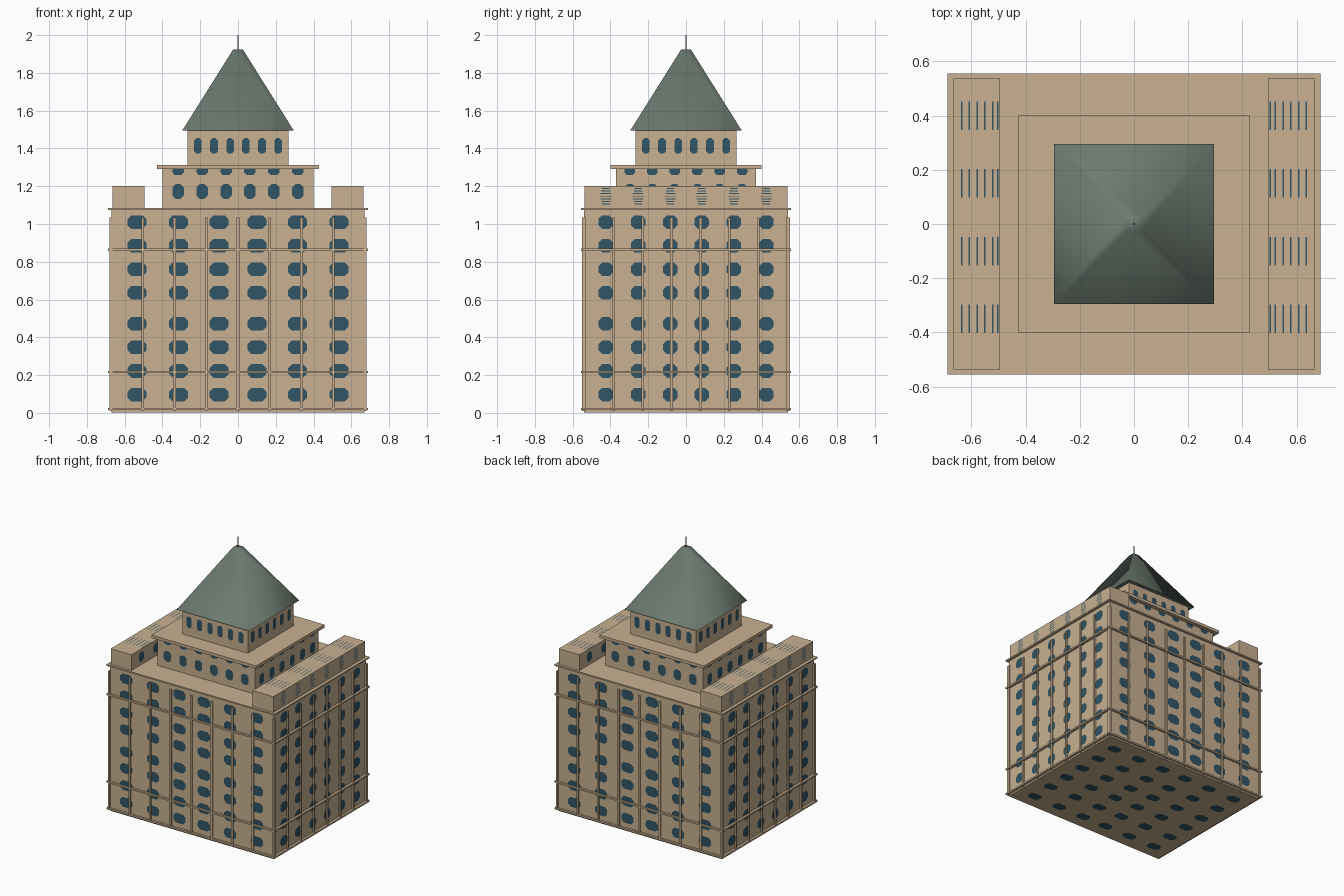
import bpy, bmesh, math
from mathutils import Matrix, Vector

cube = bpy.data.objects.get("Cube")
if cube:
    bpy.data.objects.remove(cube)


def material(name, r, g, b):
    m = bpy.data.materials.new(name)
    m.use_nodes = True
    m.diffuse_color = (r, g, b, 1)
    m.node_tree.nodes["Principled BSDF"].inputs["Base Color"].default_value = (r, g, b, 1)
    return m


stone = material("sandstone", 0.58, 0.44, 0.285)
glass = material("dark blue glass", 0.03, 0.09, 0.13)
copper = material("aged green roof", 0.15, 0.195, 0.16)
metal = material("grey metal", 0.2, 0.2, 0.2)


def finish(name, bm, mat):
    me = bpy.data.meshes.new(name)
    bm.to_mesh(me)
    bm.free()
    me.materials.append(mat)
    ob = bpy.data.objects.new(name, me)
    bpy.context.collection.objects.link(ob)
    return ob


def add_box(bm, x0, x1, y0, y1, z0, z1):
    verts = bmesh.ops.create_cube(bm, size=1)["verts"]
    for v in verts:
        v.co = ((x0 + x1) / 2 + v.co.x * (x1 - x0),
                (y0 + y1) / 2 + v.co.y * (y1 - y0),
                (z0 + z1) / 2 + v.co.z * (z1 - z0))


def block(name, hx, hy, z0, z1, mat=stone):
    bm = bmesh.new()
    add_box(bm, -hx, hx, -hy, hy, z0, z1)
    return finish(name, bm, mat)


def add_plate(bm, centre, u, v, w, h, cut=0.28):
    """Flat pane with clipped corners, facing u x v."""
    c, u, v = Vector(centre), Vector(u), Vector(v)
    k = cut * min(w, h)
    a, b = w / 2, h / 2
    if k:
        pts = [(a, b - k), (a - k, b), (k - a, b), (-a, b - k),
               (-a, k - b), (k - a, -b), (a - k, -b), (a, k - b)]
    else:
        pts = [(a, b), (-a, b), (-a, -b), (a, -b)]
    bm.faces.new([bm.verts.new(c + u * p + v * q) for p, q in pts])


def wall_windows(name, hx, hy, xs, ys, rows, wx, wy):
    """Windows on all four walls of a tier; rows are (height, pane height)."""
    bm = bmesh.new()
    up = (0, 0, 1)
    for z, h in rows:
        for s in (-1, 1):
            for x in xs:
                add_plate(bm, (x, s * (hy + 0.002), z), (-s, 0, 0), up, wx, h)
            for y in ys:
                add_plate(bm, (s * (hx + 0.002), y, z), (0, s, 0), up, wy, h)
    return finish(name, bm, glass)


def mirrored(*values):
    return [s * v for v in values for s in (-1, 1)]


# Main block with its horizontal ledges
HX, HY = 0.67, 0.54
block("main_block", HX, HY, 0.002, 1.075)
for name, z, t in (("base_ledge", 0.02, 0.006), ("lower_ledge", 0.217, 0.006),
                   ("upper_ledge", 0.863, 0.006), ("roof_slab", 1.079, 0.005)):
    block(name, 0.688, 0.555, z - t, z + t)

# Thin vertical pilasters on every wall
bm = bmesh.new()
for s in (-1, 1):
    for i in range(9):
        x = (i - 4) * 0.168
        add_box(bm, x - 0.007, x + 0.007, s * HY - 0.01, s * HY + 0.01, 0.01, 1.035)
    for i in range(8):
        y = (i - 3.5) * 0.153
        add_box(bm, s * HX - 0.01, s * HX + 0.01, y - 0.007, y + 0.007, 0.01, 1.035)
finish("pilasters", bm, stone)

# Main windows, eight storeys
front_xs = mirrored(0.1, 0.315, 0.535)
side_ys = mirrored(0.083, 0.253, 0.425)
storeys = [(z, 0.072) for z in (0.097, 0.222, 0.348, 0.472, 0.635, 0.76, 0.885, 1.01)]
wall_windows("main_windows", HX, HY, front_xs, side_ys, storeys, 0.1, 0.078)

# Panes on the underside
bm = bmesh.new()
for x in front_xs:
    for y in side_ys:
        add_plate(bm, (x, y, 0), (0, 1, 0), (1, 0, 0), 0.07, 0.1)
finish("underside_panes", bm, glass)

# Side wings on the roof, with slatted openings
for side, s in (("left", 1), ("right", -1)):
    bm = bmesh.new()
    xa, xb = sorted((s * 0.495, s * 0.665))
    add_box(bm, xa, xb, -0.537, 0.537, 1.08, 1.2)
    finish(side + "_roof_wing", bm, stone)
    bm = bmesh.new()
    for y in side_ys:
        for i in range(7):
            z = 1.105 + i * 0.014
            w = 0.06 - 0.007 * abs(i - 3)
            add_plate(bm, (s * 0.667, y, z), (0, s, 0), (0, 0, 1), w, 0.005, 0)
        add_plate(bm, (s * 0.493, y, 1.145), (0, -s, 0), (0, 0, 1), 0.06, 0.07)
    for i in range(4):
        for x in (0.502, 0.521, 0.551, 0.578, 0.608, 0.635):
            add_plate(bm, (s * x, 0.4 - 0.25 * i, 1.202), (1, 0, 0), (0, 1, 0), 0.005, 0.105, 0)
    finish(side + "_wing_slats", bm, glass)

# Middle tier
block("middle_tier", 0.4, 0.37, 1.08, 1.295)
block("middle_slab", 0.428, 0.4, 1.29, 1.312)
wall_windows("middle_windows", 0.4, 0.37, mirrored(0.063, 0.19, 0.317),
             mirrored(0.06, 0.178, 0.297), [(1.172, 0.078), (1.282, 0.046)], 0.06, 0.056)

# Upper tier
block("upper_tier", 0.267, 0.267, 1.31, 1.495)
cols = mirrored(0.042, 0.127, 0.212)
wall_windows("upper_windows", 0.267, 0.267, cols, cols, [(1.413, 0.082)], 0.04, 0.04)

# Pyramid roof with softened hips
bm = bmesh.new()
r2 = math.sqrt(2)
bmesh.ops.create_cone(bm, cap_ends=True, segments=4, radius1=0.295 * r2,
                      radius2=0.025 * r2, depth=0.43,
                      matrix=Matrix.Translation((0, 0, 1.71)) @ Matrix.Rotation(math.pi / 4, 4, "Z"))
roof = finish("pyramid_roof", bm, copper)
bpy.ops.object.select_all(action="DESELECT")
roof.select_set(True)
bpy.context.view_layer.objects.active = roof
bpy.ops.object.shade_smooth_by_angle(angle=math.radians(80))

# Spire
block("spire", 0.003, 0.003, 1.92, 2.0, metal)
